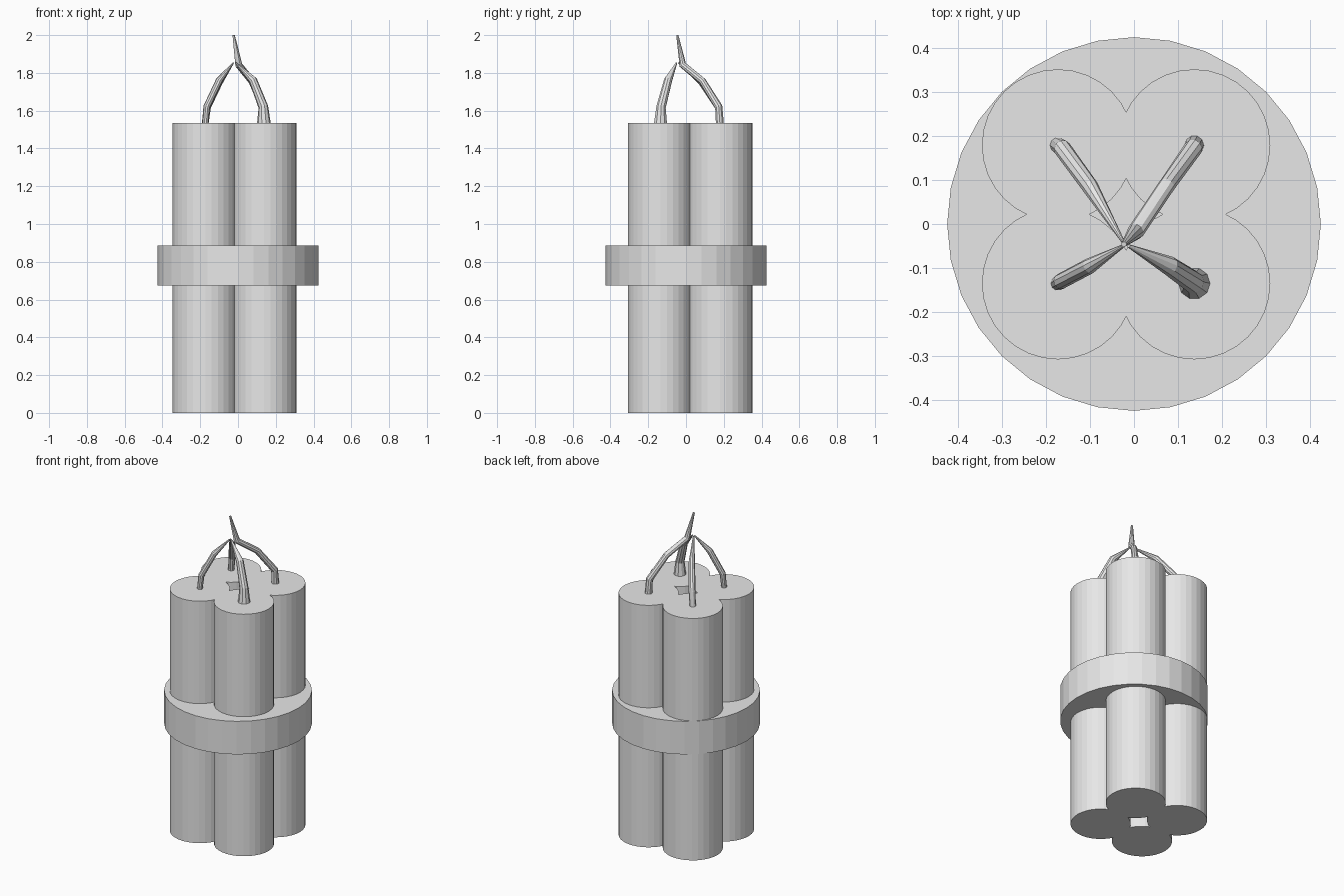
import bpy, bmesh, math
from mathutils import Vector

if "Cube" in bpy.data.objects:
    bpy.data.objects.remove(bpy.data.objects["Cube"])

grey = bpy.data.materials.new("light grey")
grey.diffuse_color = (0.8, 0.8, 0.8, 1)
grey.use_nodes = True
grey.node_tree.nodes["Principled BSDF"].inputs["Base Color"].default_value = grey.diffuse_color


def finish(bm, name):
    bmesh.ops.recalc_face_normals(bm, faces=bm.faces[:])
    mesh = bpy.data.meshes.new(name)
    bm.to_mesh(mesh)
    bm.free()
    mesh.materials.append(grey)
    ob = bpy.data.objects.new(name, mesh)
    bpy.context.collection.objects.link(ob)
    return ob


def cylinder(name, x, y, z0, z1, r, sides=32):
    bm = bmesh.new()
    bmesh.ops.create_cone(bm, cap_ends=True, segments=sides, radius1=r, radius2=r, depth=z1 - z0)
    bmesh.ops.translate(bm, verts=bm.verts[:], vec=(x, y, (z0 + z1) / 2))
    return finish(bm, name)


def tube(name, points, sides=10):
    """Tapered tube through (x, y, z, radius) points."""
    bm = bmesh.new()
    pos = [Vector(p[:3]) for p in points]
    rings = []
    for i, p in enumerate(points):
        a, b = pos[max(i - 1, 0)], pos[min(i + 1, len(pos) - 1)]
        t = Vector((0, 0, 1)) if i == 0 else (b - a).normalized()
        u = Vector((0, 1, 0)).cross(t).normalized()
        v = t.cross(u)
        rings.append([bm.verts.new(pos[i] + p[3] * (u * math.cos(k * math.tau / sides)
                                                    + v * math.sin(k * math.tau / sides)))
                      for k in range(sides)])
    for r0, r1 in zip(rings, rings[1:]):
        for k in range(sides):
            n = (k + 1) % sides
            bm.faces.new((r0[k], r0[n], r1[n], r1[k]))
    bm.faces.new(rings[0][::-1])
    bm.faces.new(rings[-1])
    return finish(bm, name)


# four sticks, slightly overlapping
XL, XR, YF, YB, TOP = -0.173, 0.137, -0.135, 0.179, 1.535
for name, x, y in (("front_left", XL, YF), ("front_right", XR, YF),
                   ("back_left", XL, YB), ("back_right", XR, YB)):
    cylinder(name + "_stick", x, y, 0, TOP, 0.173)

# wide band around the middle
cylinder("band", 0, 0, 0.675, 0.885, 0.425)

# fuses bending together above the sticks
tube("front_left_fuse", [(XL, YF, TOP, 0.016), (-0.166, -0.13, 1.62, 0.018),
                         (-0.10, -0.095, 1.76, 0.018), (-0.025, -0.05, 1.853, 0.004)])
tube("back_left_fuse", [(XL, YB, TOP, 0.018), (-0.163, 0.172, 1.62, 0.02),
                        (-0.10, 0.085, 1.75, 0.019), (-0.025, -0.04, 1.853, 0.004)])
tube("front_right_fuse", [(XR, YF, TOP, 0.036), (0.134, -0.132, 1.62, 0.026),
                          (0.08, -0.095, 1.76, 0.022), (-0.012, -0.05, 1.853, 0.004)])
# the back right fuse carries on to the tip
tube("back_right_fuse", [(XR, YB, TOP, 0.022), (0.135, 0.173, 1.62, 0.021),
                         (0.075, 0.088, 1.755, 0.019), (0.004, -0.017, 1.842, 0.019),
                         (-0.023, -0.046, 2.0, 0.006)])
